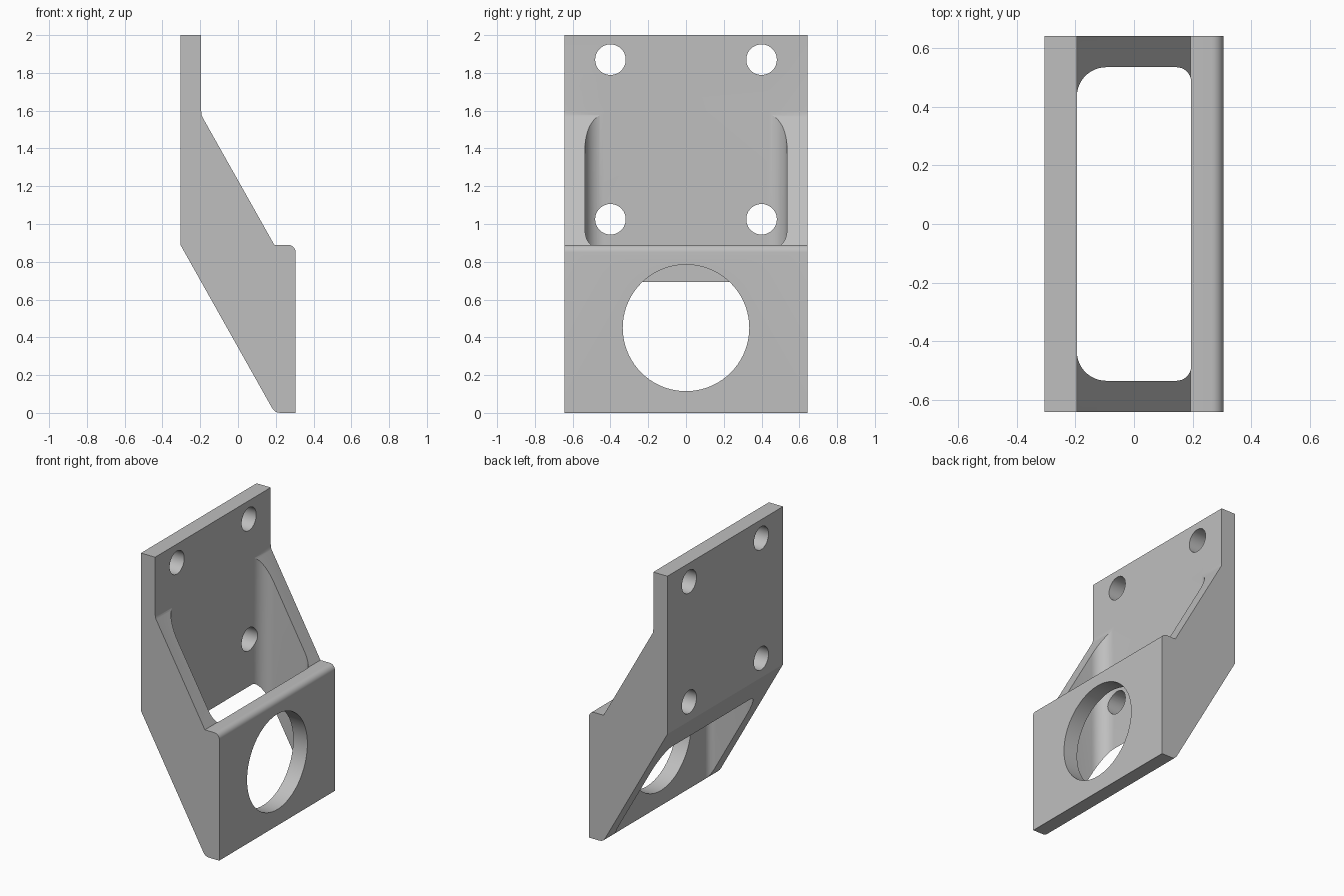
import bpy, bmesh, math

if "Cube" in bpy.data.objects:
    bpy.data.objects.remove(bpy.data.objects["Cube"])

grey = bpy.data.materials.new("plain grey")
grey.diffuse_color = (0.52, 0.52, 0.52, 1)
grey.use_nodes = True
grey.node_tree.nodes["Principled BSDF"].inputs["Base Color"].default_value = grey.diffuse_color


def arc(cx, cy, r, a0, a1, n=8):
    """Points on an arc, angles in degrees."""
    return [(cx + r * math.cos(math.radians(a0 + (a1 - a0) * i / n)),
             cy + r * math.sin(math.radians(a0 + (a1 - a0) * i / n)))
            for i in range(n + 1)]


def prism(name, points, direction):
    """Extrude a closed outline of 3D points along a vector."""
    bm = bmesh.new()
    face = bm.faces.new([bm.verts.new(p) for p in points])
    new = bmesh.ops.extrude_face_region(bm, geom=[face])["geom"]
    bmesh.ops.translate(bm, vec=direction,
                        verts=[v for v in new if isinstance(v, bmesh.types.BMVert)])
    bmesh.ops.recalc_face_normals(bm, faces=bm.faces)
    mesh = bpy.data.meshes.new(name)
    bm.to_mesh(mesh)
    bm.free()
    obj = bpy.data.objects.new(name, mesh)
    obj.data.materials.append(grey)
    bpy.context.collection.objects.link(obj)
    return obj


def cut(target, cutter):
    mod = target.modifiers.new(cutter.name, "BOOLEAN")
    mod.operation = "DIFFERENCE"
    mod.solver = "EXACT"
    mod.object = cutter
    bpy.context.view_layer.objects.active = target
    bpy.ops.object.modifier_apply(modifier=mod.name)
    bpy.data.objects.remove(cutter)


def drill(target, y, z, r, x0, x1, n):
    """Bore a round hole along x."""
    ring = arc(y, z, r, 0, 360, n)[:-1]
    cut(target, prism("drill", [(x0, a, b) for a, b in ring], (x1 - x0, 0, 0)))


# Bracket side profile, swept across the full width
profile = [(-0.305, 2.0), (-0.305, 0.89), (0.178, 0.03)]
profile += [(0.187, 0.017), (0.197, 0.007), (0.21, 0.002), (0.225, 0), (0.303, 0)]
profile += [(0.305, 0.003)]
profile += arc(0.265, 0.85, 0.04, 0, 90)
profile += [(0.192, 0.89), (-0.188, 1.565), (-0.193, 1.577), (-0.195, 1.60), (-0.195, 2.0)]
bracket = prism("bracket", [(x, -0.642, z) for x, z in profile], (0, 1.284, 0))

# Vertical pocket with large rear and small front corner radii
pocket = (arc(0.145, 0.485, 0.05, 0, 90) + arc(-0.095, 0.435, 0.10, 90, 180, 12)
          + arc(-0.095, -0.435, 0.10, 180, 270, 12) + arc(0.145, -0.485, 0.05, 270, 360))
cut(bracket, prism("pocket", [(x, y, -0.5) for x, y in pocket], (0, 0, 3)))

# Large bore in the front plate
drill(bracket, 0, 0.45, 0.335, 0.0, 0.6, 72)

# Four mounting holes in the back plate
for y in (-0.4, 0.4):
    for z in (1.025, 1.87):
        drill(bracket, y, z, 0.081, -0.6, -0.05, 36)

bpy.ops.object.select_all(action="DESELECT")
bracket.select_set(True)
bpy.context.view_layer.objects.active = bracket
bpy.ops.object.shade_smooth_by_angle(angle=math.radians(25))
